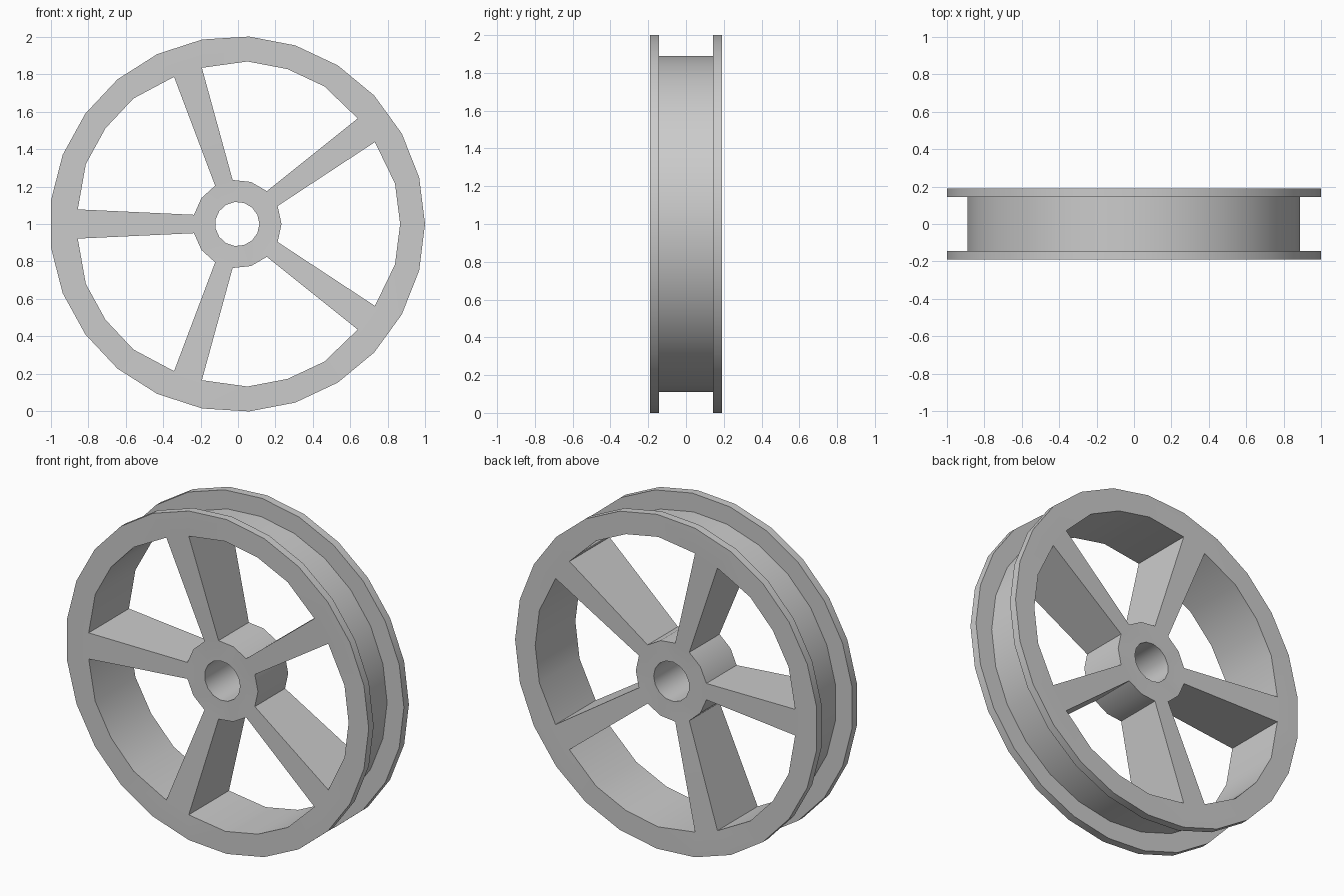
import bpy, bmesh
from math import radians, degrees, sin, cos, atan2, hypot

if "Cube" in bpy.data.objects:
    bpy.data.objects.remove(bpy.data.objects["Cube"])

CX, CZ = -0.004, 1.0          # wheel axis (runs along y)
RIM_Y, GROOVE_Y, HUB_Y = 0.19, 0.143, 0.143
SPOKES, NR, NH = 5, 25, 15    # spokes, rim sides, hub sides

bm = bmesh.new()


def ring(n, r, y, spoke_end=None):
    """Ring of n vertices; spoke_end=(radius, half angle) moves the spoke corners."""
    verts = []
    for k in range(n):
        a, rad = 360 / n * k, r
        if spoke_end and k % 5 in (2, 3):
            rad, half = spoke_end
            a = 36 + 72 * (k // 5) + (-half if k % 5 == 2 else half)
        a = radians(a)
        verts.append(bm.verts.new((CX + rad * cos(a), y, CZ + rad * sin(a))))
    return verts


def bridge(a, b, skip=lambda k: False):
    n = len(a)
    for k in range(n):
        if not skip(k):
            j = (k + 1) % n
            bm.faces.new((a[k], a[j], b[j], b[k]))


# grooved outer tread, front to back
profile = [(1.002, -RIM_Y), (1.002, -GROOVE_Y), (0.891, -GROOVE_Y),
           (0.891, GROOVE_Y), (1.002, GROOVE_Y), (1.002, RIM_Y)]
tread = [ring(NR, r, y) for r, y in profile]
for a, b in zip(tread, tread[1:]):
    bridge(a, b)

# rim faces and inner rim wall, open where the spokes join
end = (hypot(0.851, 0.078), degrees(atan2(0.078, 0.851)))
inner = [ring(NR, 0.869, y, end) for y in (-RIM_Y, RIM_Y)]
bridge(tread[0], inner[0])
bridge(tread[-1], inner[1])
bridge(inner[0], inner[1], lambda k: k % 5 == 2)

# hub with axle hole
hub = [ring(NH, 0.236, y) for y in (-HUB_Y, HUB_Y)]
hole = [ring(NH, 0.118, y) for y in (-HUB_Y, HUB_Y)]
bridge(hub[0], hub[1], lambda k: k % 3 == 1)
bridge(hub[0], hole[0])
bridge(hub[1], hole[1])
bridge(hole[0], hole[1])

# tapered spokes
for s in range(SPOKES):
    r0, r1, h0, h1 = 5 * s + 2, 5 * s + 3, 3 * s + 1, 3 * s + 2
    for i in (0, 1):
        bm.faces.new((inner[i][r0], inner[i][r1], hub[i][h1], hub[i][h0]))
    for r, h in ((r0, h0), (r1, h1)):
        bm.faces.new((inner[0][r], inner[1][r], hub[1][h], hub[0][h]))

bmesh.ops.recalc_face_normals(bm, faces=bm.faces)
mesh = bpy.data.meshes.new("wheel")
bm.to_mesh(mesh)
bm.free()
wheel = bpy.data.objects.new("wheel", mesh)
bpy.context.collection.objects.link(wheel)
bpy.context.view_layer.objects.active = wheel
wheel.select_set(True)
bpy.ops.object.shade_smooth_by_angle(angle=radians(30))
